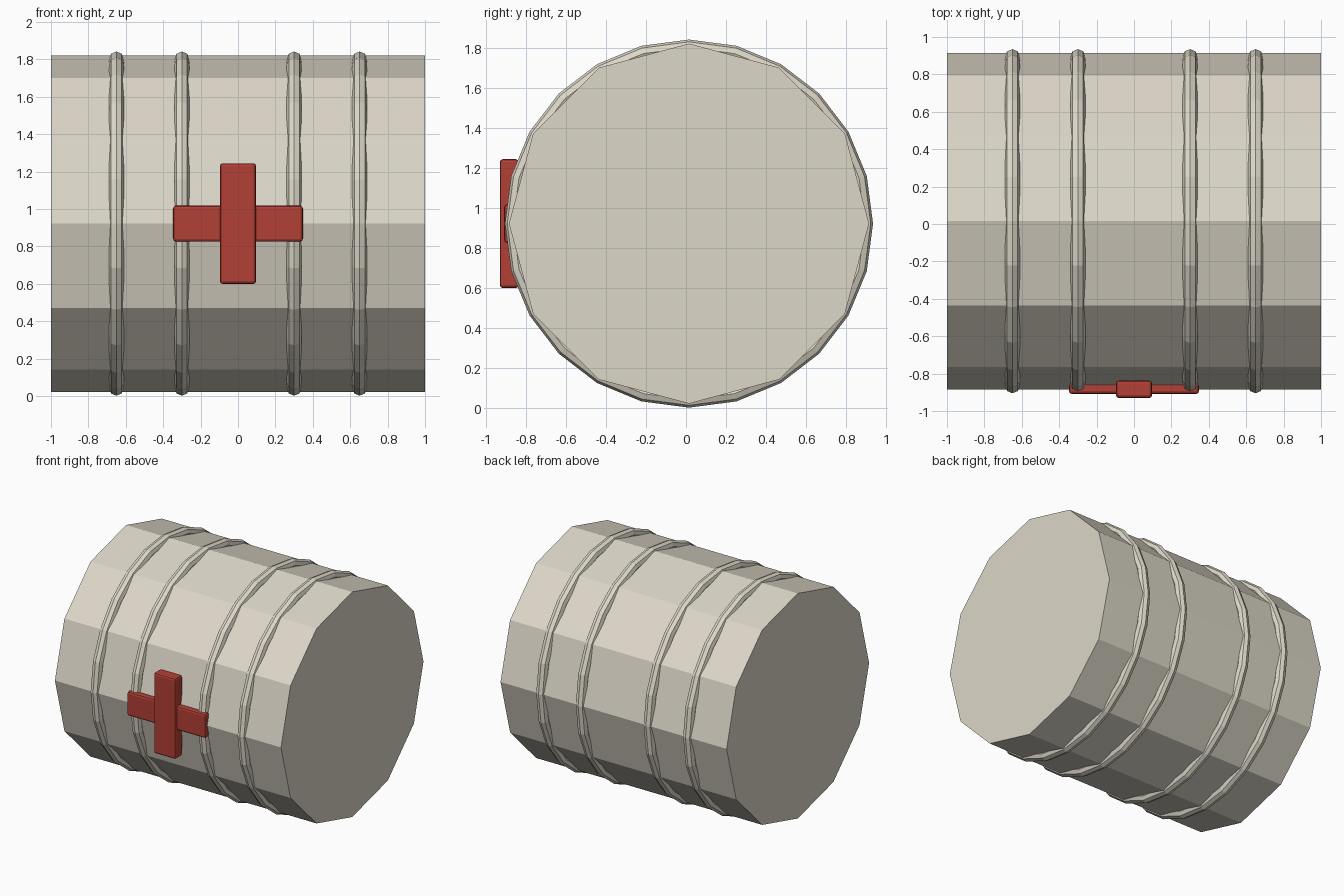
import bpy
from math import pi

if "Cube" in bpy.data.objects:
    bpy.data.objects.remove(bpy.data.objects["Cube"])

CY, CZ = 0.015, 0.922   # barrel axis
AXIS_X = (0, pi / 2, 0)

red = bpy.data.materials.new("red")
red.diffuse_color = (0.45, 0.05, 0.035, 1)
red.use_nodes = True
red.node_tree.nodes["Principled BSDF"].inputs["Base Color"].default_value = red.diffuse_color
cream = bpy.data.materials.new("cream")
cream.diffuse_color = (0.72, 0.68, 0.58, 1)
cream.use_nodes = True
cream.node_tree.nodes["Principled BSDF"].inputs["Base Color"].default_value = cream.diffuse_color

# Twelve-sided barrel lying along x
bpy.ops.mesh.primitive_cylinder_add(vertices=12, radius=0.9, depth=2,
                                    location=(0, CY, CZ), rotation=AXIS_X)
barrel = bpy.context.object
barrel.name = "barrel_body"
barrel.data.materials.append(cream)

# Four hoops
for i, x in enumerate((-0.65, -0.3, 0.3, 0.65)):
    bpy.ops.mesh.primitive_torus_add(major_segments=24, minor_segments=8,
                                     major_radius=0.88, minor_radius=0.04,
                                     location=(x, CY, CZ), rotation=AXIS_X)
    hoop = bpy.context.object
    hoop.name = f"hoop_{i + 1}"
    hoop.data.materials.append(cream)


def bar(name, size, y):
    bpy.ops.mesh.primitive_cube_add(size=1, location=(0, y, CZ))
    ob = bpy.context.object
    ob.name = name
    ob.scale = size
    bpy.ops.object.transform_apply(location=False, rotation=False, scale=True)
    bevel = ob.modifiers.new("bevel", "BEVEL")
    bevel.width = 0.015
    bevel.segments = 2
    ob.data.materials.append(red)


# Red cross on the front
bar("cross_upright", (0.193, 0.093, 0.645), -0.884)
bar("cross_arm", (0.694, 0.054, 0.193), -0.882)
